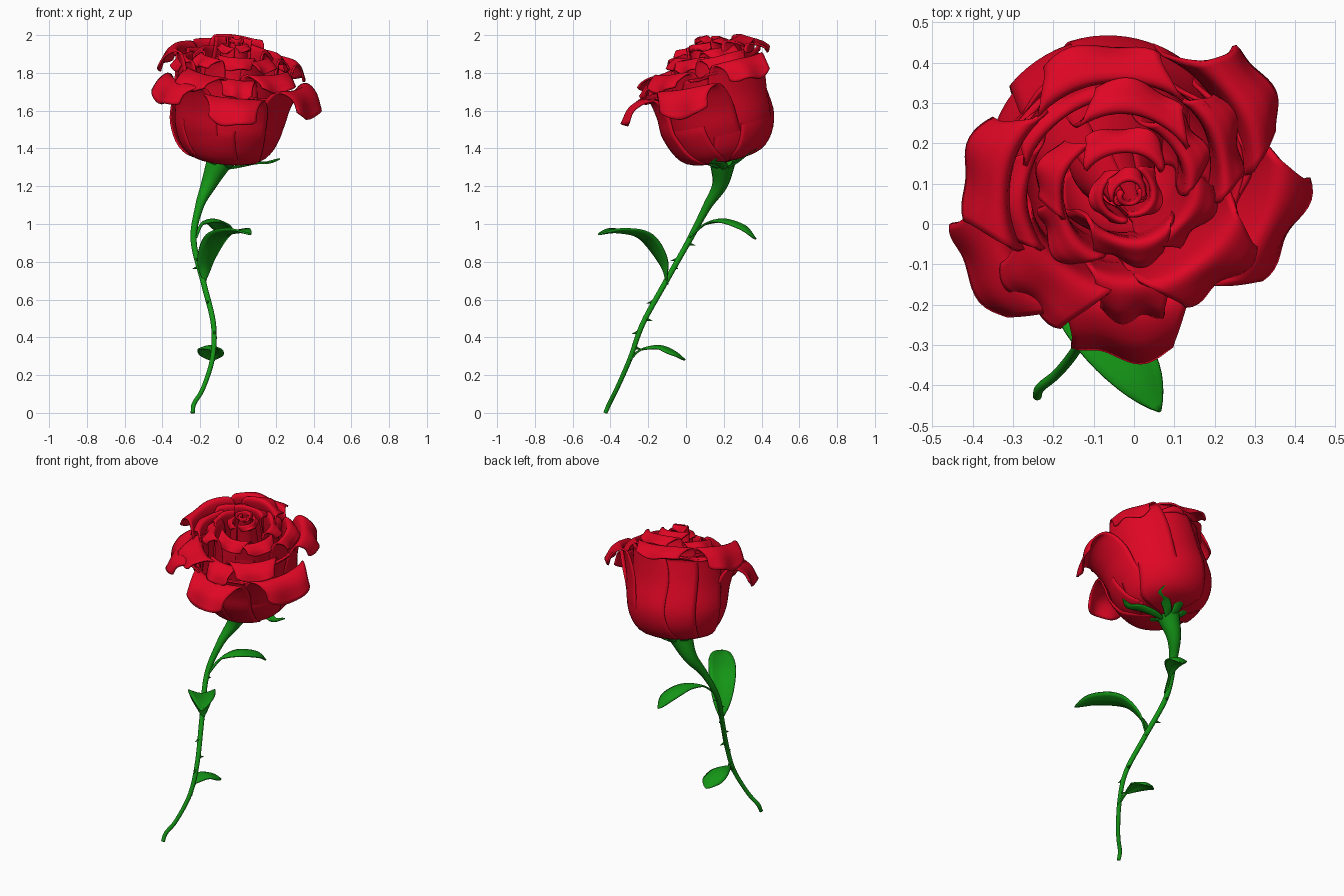
import bpy, bmesh, math
from mathutils import Vector, Matrix

if "Cube" in bpy.data.objects:
    bpy.data.objects.remove(bpy.data.objects["Cube"])


def material(name, color):
    m = bpy.data.materials.new(name)
    m.diffuse_color = color
    m.use_nodes = True
    m.node_tree.nodes["Principled BSDF"].inputs["Base Color"].default_value = m.diffuse_color
    return m


RED = material("petal_red", (0.74, 0.002, 0.018, 1))
GREEN = material("leaf_green", (0.007, 0.3, 0.008, 1))


def spline(pts, t):
    """Catmull-Rom point at t in 0..1 through pts (end points extrapolated)."""
    p = [Vector(q) for q in pts]
    p = [2 * p[0] - p[1]] + p + [2 * p[-1] - p[-2]]
    n = len(p) - 3
    i = min(int(t * n), n - 1)
    f = t * n - i
    a, b, c, d = p[i:i + 4]
    return 0.5 * (2 * b + (c - a) * f + (2 * a - 5 * b + 4 * c - d) * f * f
                  + (3 * b - a - 3 * c + d) * f ** 3)


def sheet(name, rows, mat, thickness=0, matrix=Matrix()):
    """Smooth surface through a grid of points, optionally thickened."""
    bm = bmesh.new()
    vs = [[bm.verts.new(matrix @ Vector(p)) for p in row] for row in rows]
    for r0, r1 in zip(vs, vs[1:]):
        for j in range(len(r0) - 1):
            bm.faces.new((r0[j], r0[j + 1], r1[j + 1], r1[j]))
    bmesh.ops.remove_doubles(bm, verts=bm.verts, dist=1e-5)
    bmesh.ops.recalc_face_normals(bm, faces=bm.faces)
    for f in bm.faces:
        f.smooth = True
    me = bpy.data.meshes.new(name)
    bm.to_mesh(me)
    bm.free()
    me.materials.append(mat)
    ob = bpy.data.objects.new(name, me)
    bpy.context.collection.objects.link(ob)
    if thickness:
        mod = ob.modifiers.new("thickness", "SOLIDIFY")
        mod.thickness = thickness
        mod.offset = 0
    return ob


def tube(name, path, radii, mat, steps=60, sides=14):
    rows = []
    for i in range(steps + 1):
        t = i / steps
        c = spline(path, t)
        tan = (spline(path, min(1, t + .01)) - spline(path, max(0, t - .01))).normalized()
        a = tan.cross(Vector((0.3, 1, 0.1))).normalized()
        b = tan.cross(a)
        r = spline([(q, 0, 0) for q in radii], t).x
        ring = [c + r * (math.cos(k * math.tau / sides) * a + math.sin(k * math.tau / sides) * b)
                for k in range(sides + 1)]
        if i == 0:  # closed bottom end
            rows.append([c + (p - c) * 0.05 for p in ring])
        rows.append(ring)
    return sheet(name, rows, mat)


def leaf(name, path, width, fold=0.25, stalk=0.2, matrix=Matrix(), thick=0.009, skew=1.0):
    """Blade following a path: narrow stalk, wide middle, pointed tip."""
    rows = []
    for i in range(25):
        t = i / 24
        c = spline(path, t)
        tan = (spline(path, min(1, t + .02)) - spline(path, max(0, t - .02))).normalized()
        side = Vector((tan.y, -tan.x, 0)).normalized()
        up = side.cross(tan)
        s = max(0, (t - stalk) / (1 - stalk))
        w = 0.008 * (1 - t) + width * math.sin(math.pi * s ** skew) ** 0.8 + 0.001 if s < 1 else 0.002
        rows.append([c + side * w * u + up * fold * w * (abs(u) ** 1.5)
                     for u in (-1, -.66, -.33, 0, .33, .66, 1)])
    return sheet(name, rows, GREEN, thick, matrix)


# Stem, swelling into the flower base
STEM = [(-.24, -.427, 0), (-.232, -.405, .05), (-.185, -.365, .13), (-.135, -.295, .29),
        (-.13, -.23, .47), (-.18, -.115, .68), (-.235, .015, .91), (-.205, .11, 1.09),
        (-.155, .18, 1.21), (-.095, .195, 1.34)]
tube("stem", STEM, [.011, .012, .012, .013, .014, .015, .016, .023, .042, .072], GREEN)

# Leaves
leaf("upper_leaf", [(-.225, .02, .93), (-.19, .1, 1.0), (-.13, .2, 1.025),
                    (-.08, .31, .99), (-.06, .37, .92)], .055, -.3, .25, skew=1.2)
leaf("middle_leaf", [(-.18, -.1, .68), (-.165, -.135, .8), (-.1, -.23, .92),
                     (0, -.36, .955), (.065, -.465, .945)], .075, .3, .06, skew=1.1)
leaf("lower_leaf", [(-.13, -.3, .28), (-.14, -.24, .335), (-.15, -.14, .355),
                    (-.14, -.06, .325), (-.14, -.005, .28)], .065, -.3, .25, skew=1.2)

# Thorns along the stem
for t, ang in ((.37, 100), (.42, -80), (.46, 70), (.51, -100), (.60, 150), (.62, -90), (.66, 80)):
    c = spline(STEM, t)
    d = Vector((math.cos(math.radians(ang)), math.sin(math.radians(ang)), -.25)).normalized()
    bpy.ops.mesh.primitive_cone_add(vertices=8, radius1=.011, radius2=0, depth=.042, location=c + d * .024,
                                    rotation=d.to_track_quat('Z', 'Y').to_euler())
    th = bpy.context.object
    th.name = "thorn"
    th.data.materials.append(GREEN)

# Flower head frame: tilted toward the front
BASE = Vector((-.075, .2, 1.325))
AXIS = Vector((-.01, .065, 2.0)) - BASE
HEAD = Matrix.Translation(BASE) @ Vector((0, 0, 1)).rotation_difference(AXIS).to_matrix().to_4x4()

# Sepals under the flower
for ang, size in ((-8, .95), (50, .75), (95, .7), (150, .7), (215, .6), (285, .55)):
    pts = [(.03, 0, -.03), (.1 * size, .01, -.012), (.18 * size, 0, .015),
           (.25 * size, -.02, .03), (.31 * size, .01, .055)]
    leaf("sepal", pts, .022, .2, 0, HEAD @ Matrix.Rotation(math.radians(ang), 4, 'Z'), .007)


def petal(name, ang, belly, lip_r, lip_h, tip_r, tip_h, width, wrap=1.0):
    """Cupped petal rising to a lip, then curling outward to its squarish tip."""
    prof = [(.02, 0, .005), (.72 * belly, 0, .045), (belly, 0, .19),
            (.5 * belly + .47 * lip_r, 0, .19 + .55 * (lip_h - .19)),
            (lip_r, 0, lip_h),
            (lip_r + .62 * (tip_r - lip_r), 0, lip_h - .22 * (lip_h - tip_h)), (tip_r, 0, tip_h)]
    rows, nv, nu = [], 32, 16
    for i in range(nv + 1):
        row = []
        for j in range(nu + 1):
            u = 2 * j / nu - 1
            v = i / nv * (1 - .05 * u ** 4)
            p = spline(prof, v)
            s = min(1, max(0, (v - .5) / .4))
            w = width * (1 - .36 * s * s * (3 - 2 * s))
            r = max(p.x, .004)
            a = math.radians(ang) + u * min(wrap, w / r)
            ruffle = v ** 5 * .012 * math.sin(4 * u + ang)
            r += .014 * u * min(1, v * 2) * min(1, belly / .2) + ruffle
            row.append((r * math.cos(a), r * math.sin(a), p.z + ruffle))
        rows.append(row)
    return sheet(name, rows, RED, .011, HEAD)


# angle, belly, lip radius, lip height, tip radius, tip height, half width
OUTER = [(-88, .285, .33, .41, .48, .30, .20), (-145, .275, .34, .45, .45, .34, .22),
         (173, .27, .30, .59, .39, .47, .21), (135, .29, .29, .53, .32, .54, .22),
         (100, .3, .28, .59, .36, .54, .23), (68, .3, .28, .54, .29, .57, .22),
         (34, .29, .34, .54, .43, .44, .19), (-20, .28, .37, .45, .47, .32, .22),
         (8, .28, .29, .48, .31, .50, .20), (-52, .28, .29, .40, .31, .41, .20),
         (-118, .28, .29, .38, .31, .39, .18)]
MIDDLE = [(-45, .25, .27, .52, .37, .46, .18), (-85, .25, .25, .49, .36, .42, .12),
          (-128, .25, .26, .50, .39, .44, .17), (-175, .25, .25, .55, .32, .49, .16),
          (130, .25, .24, .56, .29, .55, .18), (82, .25, .20, .63, .27, .60, .18),
          (25, .25, .25, .57, .31, .51, .17)]
INNER = [(-88, .18, .13, .58, .19, .54, .14), (-145, .18, .17, .57, .23, .53, .13),
         (165, .18, .16, .59, .21, .54, .13), (92, .16, .11, .64, .16, .61, .15),
         (35, .17, .16, .60, .22, .55, .13), (-25, .17, .16, .57, .22, .53, .14)]
for ring, petals in (("outer", OUTER), ("middle", MIDDLE), ("inner", INNER)):
    for p in petals:
        petal(ring + "_petal", *p)

# Tight bud in the centre
for p in ((190, .1, .065, .62, .085, .605, .12, 1.4), (-10, .1, .06, .63, .08, .615, .12, 1.4),
          (90, .07, .04, .66, .06, .645, .09, 2.0), (-90, .06, .022, .655, .03, .655, .08, 2.2)):
    petal("bud_petal", *p)
